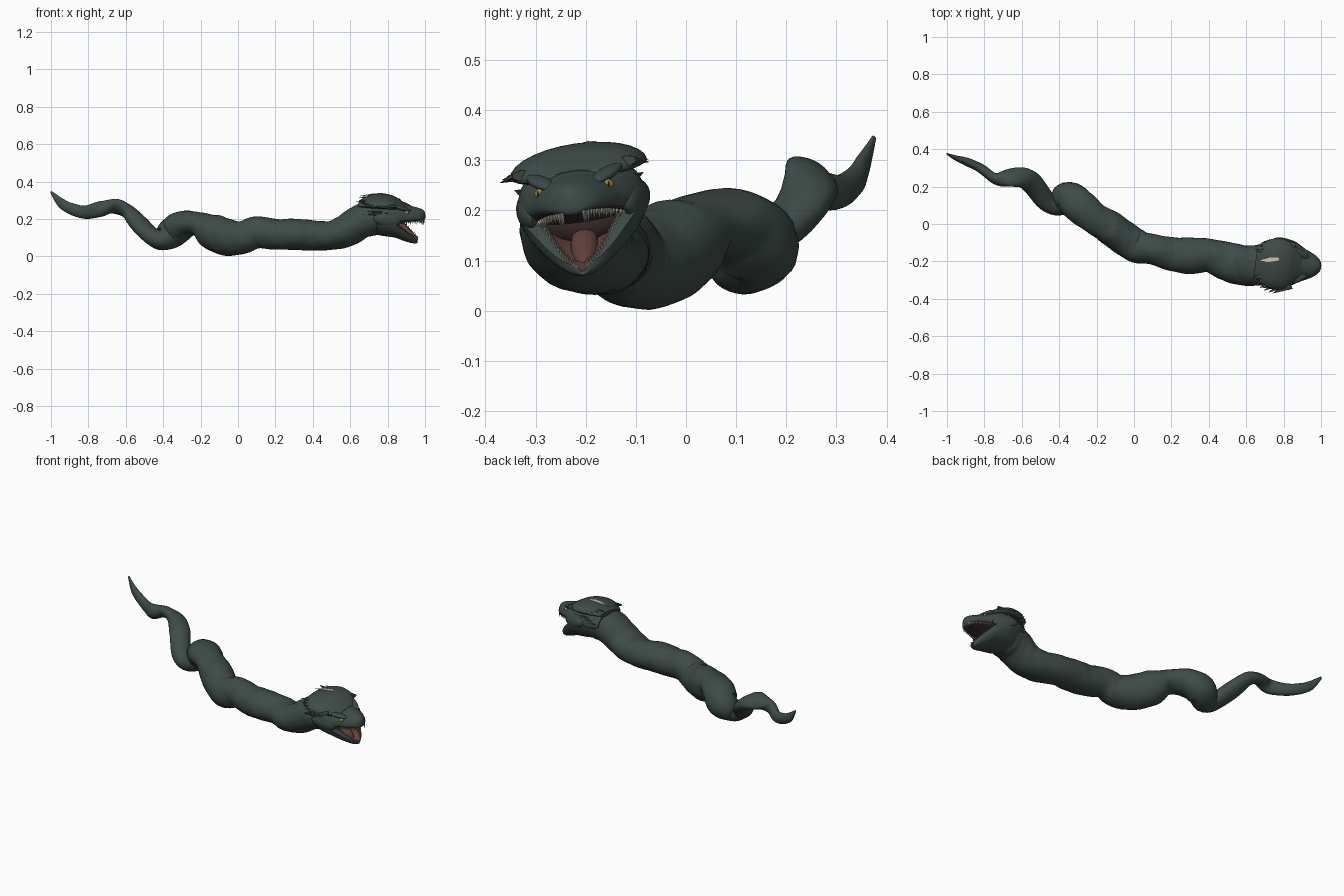
import bpy, bmesh, math
from mathutils import Matrix, Vector

if "Cube" in bpy.data.objects:
    bpy.data.objects.remove(bpy.data.objects["Cube"])


def material(name, rgb):
    m = bpy.data.materials.new(name)
    m.use_nodes = True
    col = (*rgb, 1)
    m.diffuse_color = col
    m.node_tree.nodes["Principled BSDF"].inputs["Base Color"].default_value = col
    return m


SKIN = material("dark green skin", (.048, .072, .065))
FLESH = material("mouth red", (.12, .052, .045))
DARK = material("throat dark", (.045, .025, .025))
TOOTH = material("tooth ivory", (.36, .33, .26))
EYE = material("eye yellow", (.36, .25, .05))
PALE = material("pale crest", (.6, .53, .44))
HEAD = (Matrix.Translation((.82, -.208, .2)) @ Matrix.Rotation(math.radians(-6), 4, 'Z')
        @ Matrix.Rotation(math.radians(8), 4, 'X'))


def finish(name, bm, mats, matrix=Matrix(), angle=50):
    bmesh.ops.recalc_face_normals(bm, faces=bm.faces)
    me = bpy.data.meshes.new(name)
    bm.to_mesh(me)
    bm.free()
    for m in mats:
        me.materials.append(m)
    me.shade_smooth()
    me.set_sharp_from_angle(angle=math.radians(angle))
    ob = bpy.data.objects.new(name, me)
    ob.matrix_world = matrix
    bpy.context.collection.objects.link(ob)


def refine(stations, steps):
    """Catmull-Rom interpolation of tuples."""
    pts = [Vector(s) for s in stations]
    pts = [pts[0]] + pts + [pts[-1]]
    out = []
    for a, b, c, d in zip(pts, pts[1:], pts[2:], pts[3:]):
        for k in range(steps):
            t = k / steps
            out.append(.5 * (2 * b + (c - a) * t + (2 * a - 5 * b + 4 * c - d) * t * t
                             + (3 * b - a - 3 * c + d) * t ** 3))
    return out + [pts[-1]]


def loft(name, rings, mats, rule=None, matrix=Matrix()):
    bm = bmesh.new()
    rows = [[bm.verts.new(p) for p in ring] for ring in rings]
    n = len(rows[0])
    for a, b in zip(rows, rows[1:]):
        for j in range(n):
            f = bm.faces.new((a[j], a[(j + 1) % n], b[(j + 1) % n], b[j]))
            if rule:
                f.material_index = rule(f.calc_center_median(), j)
    bm.faces.new(rows[0])
    bm.faces.new(rows[-1])
    finish(name, bm, mats, matrix)


# Winding body: x, y, z, half width, half height; the tail is rolled over at its bend
BODY = [(-1, .375, .345, .004, .006), (-.95, .352, .29, .014, .024), (-.9, .335, .258, .021, .03),
        (-.82, .298, .236, .025, .035), (-.74, .242, .252, .03, .042), (-.66, .248, .268, .055, .031),
        (-.59, .246, .24, .056, .038), (-.54, .212, .187, .058, .043), (-.47, .125, .115, .055, .046),
        (-.41, .112, .09, .068, .058), (-.35, .14, .128, .087, .084), (-.29, .095, .17, .092, .074),
        (-.21, .03, .174, .083, .062), (-.14, -.012, .134, .09, .096), (-.06, -.07, .102, .09, .098),
        (.02, -.12, .1, .09, .088), (.1, -.135, .128, .08, .085), (.2, -.16, .118, .09, .082),
        (.3, -.17, .118, .098, .083), (.4, -.168, .112, .089, .08), (.5, -.2, .112, .105, .078),
        (.58, -.221, .138, .106, .087), (.66, -.221, .188, .11, .092), (.73, -.213, .205, .11, .092),
        (.79, -.21, .2, .09, .07)]
path = refine(BODY, 6)
rings = []
for i, s in enumerate(path):
    p = Vector(s[:3])
    t = Vector(path[min(i + 1, len(path) - 1)][:3]) - Vector(path[max(i - 1, 0)][:3])
    roll = Matrix.Rotation(-.6 * math.exp(-((s[0] + .66) / .07) ** 2), 3, t)
    side = roll @ t.cross(Vector((0, 0, 1))).normalized()
    up = side.cross(t).normalized()
    ring = []
    for j in range(28):
        a = math.tau * j / 28
        fold = 1 + .02 * math.sin(4 * a + i * .35) * math.sin(i * .8)
        ring.append(p + side * (s[3] * fold * math.cos(a)) + up * (s[4] * fold * math.sin(a)))
    rings.append(ring)
loft("body", rings, [SKIN])


# Skull and crest: x, half width, bottom, top, in head space
def dome_rings(stations):
    out = []
    for x, w, zb, zt in refine(stations, 4):
        h = zt - zb
        ring = []
        for j in range(28):
            a = math.tau * j / 28
            s = math.sin(a)
            ring.append(Vector((x, w * math.cos(a), zb + .3 * h + s * h * (.7 if s > 0 else .3))))
        out.append(ring)
    return out


SKULL = [(-.16, .085, -.02, .085), (-.1, .115, -.03, .115), (-.03, .13, -.03, .12),
         (.03, .116, -.025, .098), (.08, .09, -.016, .077), (.12, .072, -.012, .066),
         (.155, .051, -.01, .056), (.176, .027, -.008, .044), (.182, .006, .004, .028)]
loft("skull", dome_rings(SKULL), [SKIN, DARK],
     lambda c, j: int(.01 < c.x < .16 and 16 <= j <= 25), HEAD)
CREST = [(-.17, .085, .07, .1), (-.12, .122, .066, .125), (-.06, .138, .062, .135),
         (0, .128, .058, .125), (.04, .1, .058, .103), (.075, .055, .06, .08)]
loft("crest_canopy", dome_rings(CREST), [SKIN], None, HEAD)

# Open lower jaw: outer and inner half rings with a broad lip
JAW = [(-.16, .08, -.07, .03), (-.05, .128, -.09, .02), (.02, .12, -.1, -.005),
       (.06, .097, -.115, -.035), (.1, .066, -.128, -.072), (.125, .04, -.132, -.096),
       (.138, .014, -.13, -.11)]
jaw = refine(JAW, 4)
rings = []
for x, w, zb, zt in jaw:
    arc = [math.pi * k / 10 for k in range(11)]
    outer = [Vector((x, w * math.cos(a), zt - (zt - zb) * math.sin(a))) for a in arc]
    inner = [Vector((x, .64 * w * math.cos(a), zt - .6 * (zt - zb) * math.sin(a))) for a in arc]
    rings.append(outer + inner[::-1])
loft("lower_jaw", rings, [SKIN, FLESH], lambda c, j: int(11 <= j <= 20), HEAD)


def blob(name, centre, size, mat, turn=(0, 0, 0)):
    bm = bmesh.new()
    bmesh.ops.create_uvsphere(bm, u_segments=16, v_segments=10, radius=1)
    rot = Matrix.Identity(4)
    for ang, axis in zip(turn, "XYZ"):
        rot = Matrix.Rotation(math.radians(ang), 4, axis) @ rot
    bm.transform(Matrix.Translation(centre) @ rot @ Matrix.Diagonal((*size, 1)))
    finish(name, bm, [mat], HEAD)


def spike(bm, start, end, radius, flat=1):
    a, b = Vector(start), Vector(end)
    d = b - a
    m = (Matrix.Translation((a + b) / 2) @ d.to_track_quat('Z', 'Y').to_matrix().to_4x4()
         @ Matrix.Diagonal((1, flat, 1, 1)))
    bmesh.ops.create_cone(bm, cap_ends=True, segments=7, radius1=radius, radius2=radius * .05,
                          depth=d.length, matrix=m)


# Mouth interior
blob("throat", (-.005, 0, -.02), (.045, .085, .05), DARK)
blob("tongue", (.04, 0, -.07), (.072, .028, .024), FLESH, (0, 35, 0))

# Paired face details
for s, label in ((1, "left"), (-1, "right")):
    blob(label + "_eye", (.09, s * .067, .043), (.012, .013, .011), EYE)
    blob(label + "_pupil", (.101, s * .072, .043), (.002, .002, .006), DARK)
    blob(label + "_brow", (.07, s * .064, .064), (.055, .022, .012), SKIN, (0, 18, s * -32))
    blob(label + "_cheek", (-.01, s * .11, .01), (.075, .02, .035), SKIN, (0, 10, s * -12))

# Teeth along both lips
teeth = bmesh.new()
for s in (1, -1):
    for x, w, zb, zt in refine(SKULL[3:8], 4):
        length = .028 if x > .165 else .012 + .008 * math.sin(x * 190) ** 2
        z = zb + .1 * (zt - zb)
        spike(teeth, (x - .004, s * w * .8, z), (x, s * w * .76, z - length), .0042)
    for x, w, zb, zt in jaw[11:]:
        spike(teeth, (x, s * w * .72, zt - .004), (x + .004, s * w * .68, zt + .012), .0035)
finish("teeth", teeth, [TOOTH], HEAD)

# Swept back strands hugging the crest, fuller on the right side
strands = bmesh.new()
for s, reach in ((1, .14), (-1, .16)):
    for k in range(6):
        t = k / 5
        start = (.03 - .13 * t, s * (.105 - .045 * t), .085 + .02 * t)
        end = (-.06 - .12 * t, s * (reach - .07 * t * t), .078 + .03 * t)
        spike(strands, start, end, .024, .45)
    for k in range(3):
        spike(strands, (-.01 - .03 * k, s * .105, .05 - .012 * k),
              (-.12 - .015 * k, s * (reach - .02 - .01 * k), .06 - .016 * k), .018, .5)
finish("crest_strands", strands, [SKIN], HEAD)

# Thin pale blade lying on the crown
blade = bmesh.new()
corners = [(-.165, .012, .122), (-.1, .012, .134), (-.045, .028, .135), (-.05, .043, .132),
           (-.1, .036, .131)]
top = [blade.verts.new(Vector(c) + Vector((0, 0, .0015))) for c in corners]
low = [blade.verts.new(Vector(c) - Vector((0, 0, .0015))) for c in corners]
blade.faces.new(top)
blade.faces.new(low[::-1])
for j in range(5):
    k = (j + 1) % 5
    blade.faces.new((top[j], low[j], low[k], top[k]))
finish("crown_blade", blade, [PALE], HEAD)
